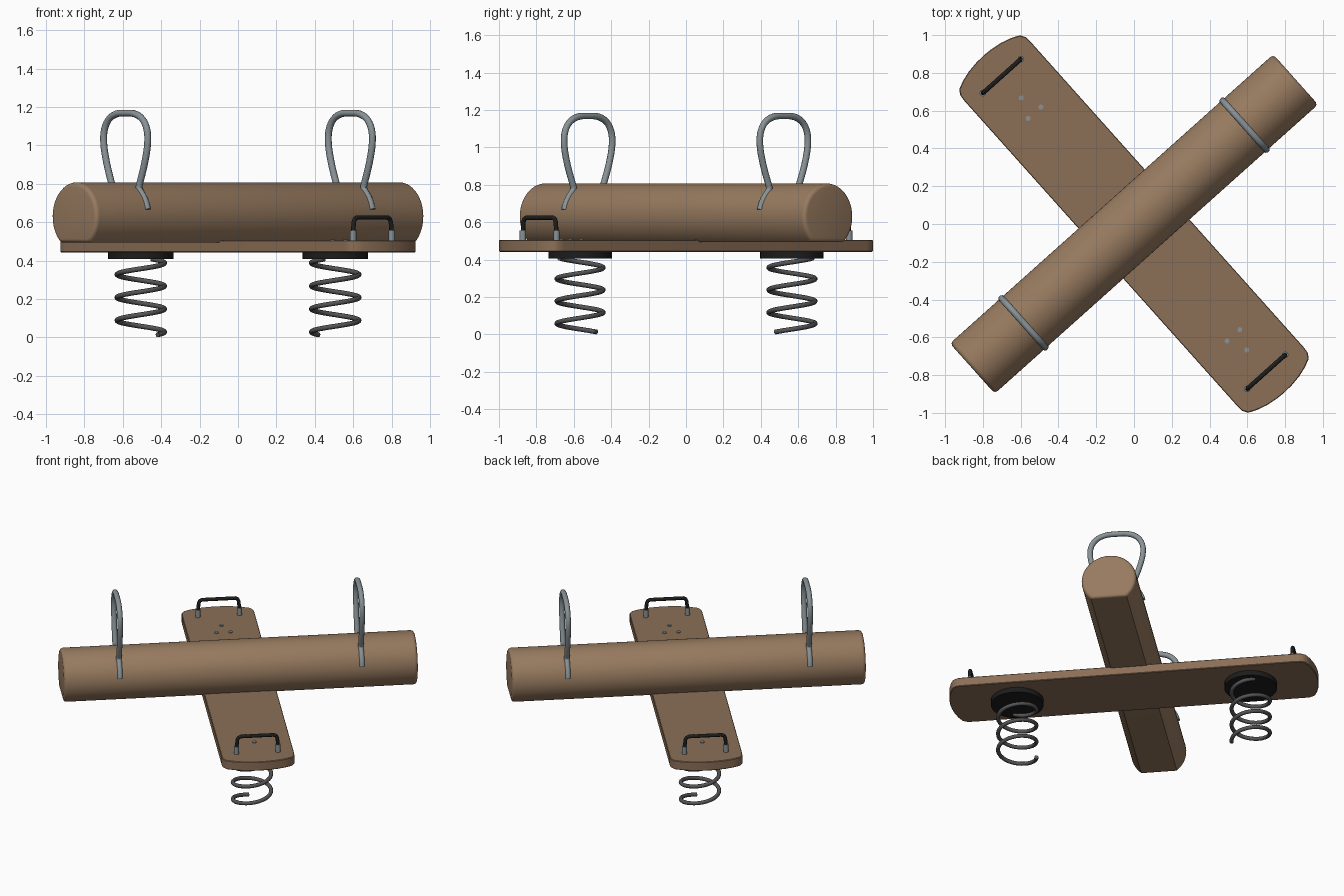
import bpy, bmesh
from math import sin, cos, pi, radians, asin

if "Cube" in bpy.data.objects:
    bpy.data.objects.remove(bpy.data.objects["Cube"])

TURN = radians(41.8)          # log direction in plan; plank is perpendicular
LOG_R, LOG_Z, LOG_HALF, CUT_Z = 0.178, 0.63, 1.148, 0.495


def material(name, rgb):
    m = bpy.data.materials.new(name)
    m.diffuse_color = (*rgb, 1)
    m.use_nodes = True
    m.node_tree.nodes["Principled BSDF"].inputs["Base Color"].default_value = m.diffuse_color
    return m


WOOD = material("wood", (0.31, 0.195, 0.115))
PLANK = material("plank_wood", (0.26, 0.16, 0.095))
STEEL = material("steel", (0.25, 0.29, 0.31))
SPRING = material("spring_steel", (0.09, 0.09, 0.095))
BLACK = material("black", (0.012, 0.012, 0.012))


def finish(ob, mat, angle=35):
    ob.rotation_euler.z = TURN
    ob.data.materials.append(mat)
    bpy.ops.object.select_all(action='DESELECT')
    ob.select_set(True)
    bpy.context.view_layer.objects.active = ob
    bpy.ops.object.shade_smooth_by_angle(angle=radians(angle))
    return ob


def loft(name, rings, mat):
    """Skin a list of equal-length point rings and cap both ends."""
    bm = bmesh.new()
    vs = [[bm.verts.new(p) for p in r] for r in rings]
    n = len(rings[0])
    for a, b in zip(vs, vs[1:]):
        for i in range(n):
            j = (i + 1) % n
            bm.faces.new((a[i], a[j], b[j], b[i]))
    bm.faces.new(vs[0])
    bm.faces.new(vs[-1])
    bmesh.ops.recalc_face_normals(bm, faces=bm.faces)
    me = bpy.data.meshes.new(name)
    bm.to_mesh(me)
    bm.free()
    ob = bpy.data.objects.new(name, me)
    bpy.context.collection.objects.link(ob)
    return finish(ob, mat)


def disc(name, x, y, z0, z1, r, mat, n=32, bevel=0.0):
    rings = [(r, z0), (r, z1 - bevel)] + ([(r - bevel, z1)] if bevel else [(r, z1)])[:1]
    if not bevel:
        rings = [(r, z0), (r, z1)]
    return loft(name, [[(x + q * cos(2 * pi * i / n), y + q * sin(2 * pi * i / n), z)
                        for i in range(n)] for q, z in rings], mat)


def tube(name, pts, r, mat, kind='POLY', res=3):
    """Round tube along a path, converted to mesh."""
    cu = bpy.data.curves.new(name, 'CURVE')
    cu.dimensions = '3D'
    cu.bevel_depth, cu.bevel_resolution, cu.use_fill_caps = r, res, True
    sp = cu.splines.new(kind)
    sp.points.add(len(pts) - 1)
    for p, c in zip(sp.points, pts):
        p.co = (*c, 1)
    if kind == 'NURBS':
        sp.order_u, sp.use_endpoint_u, sp.resolution_u = 3, True, 6
    ob = bpy.data.objects.new(name, cu)
    bpy.context.collection.objects.link(ob)
    bpy.ops.object.select_all(action='DESELECT')
    ob.select_set(True)
    bpy.context.view_layer.objects.active = ob
    bpy.ops.object.convert(target='MESH')
    return finish(bpy.context.object, mat, 50)


# log seat: round section with a flat underside and rounded end rims
a0 = -asin((LOG_Z - CUT_Z) / LOG_R)
section = [a0 + (pi - 2 * a0) * i / 44 for i in range(45)]
rim = [(LOG_HALF - 0.022 * (1 - sin(t)), LOG_R - 0.022 * (1 - cos(t)))
       for t in (radians(22.5 * k) for k in range(5))]
stations = [(-x, r) for x, r in reversed(rim)] + rim
loft("log_seat", [[(x, r * cos(a), LOG_Z + r * sin(a)) for a in section]
                  for x, r in stations], WOOD)

# plank seat with bowed ends
quarter = [(0.235, 1.085), (0.232, 1.12), (0.215, 1.148), (0.17, 1.168),
           (0.115, 1.184), (0.055, 1.193)]
end = quarter + [(0, 1.196)] + [(-u, v) for u, v in reversed(quarter)]
outline = end + [(-u, -v) for u, v in end]
loft("plank_seat", [[(u * s, v * (1 - (1 - s) * 0.2), z) for u, v in outline]
                    for s, z in ((0.985, 0.442), (1, 0.446), (1, 0.501), (0.985, 0.505))], PLANK)

for s, tag in ((1, "back"), (-1, "front")):
    # spring mount and coil spring
    y = 0.76 * s
    disc(f"{tag}_spring_mount", 0, y, 0.407, 0.443, 0.17, BLACK)
    start, turns, steps = radians(93 + (180 if s > 0 else 0)), 3.3, 100
    coil = []
    for i in range(steps + 1):
        a = start + 2 * pi * turns * i / steps
        coil.append((0.124 * cos(a), y + 0.124 * sin(a), 0.013 + 0.395 * i / steps))
    tube(f"{tag}_spring", coil, 0.013, SPRING)

    # mount bolts
    for i, (u, v) in enumerate(((0, 0.895), (0.045, 0.79), (-0.045, 0.79))):
        disc(f"{tag}_bolt_{i + 1}", u * s, v * s, 0.50, 0.511, 0.013, STEEL, 16)

    # low grab bar with steel feet
    y = 1.05 * s
    bar = [(-0.135, y, 0.53), (-0.13, y, 0.60), (-0.122, y, 0.617), (-0.107, y, 0.624)]
    tube(f"{tag}_grab_bar", bar + [(-x, b, z) for x, b, z in reversed(bar)], 0.012, BLACK)
    for k in (-1, 1):
        disc(f"{tag}_grab_foot_{'right' if k > 0 else 'left'}",
             0.135 * k, y, 0.50, 0.557, 0.017, STEEL, 16)

# tall teardrop hoops, their feet hugging the log sides
for s, tag in ((1, "right"), (-1, "left")):
    x = 0.785 * s
    half = [(0.0, 1.168), (0.07, 1.168), (0.135, 1.14), (0.172, 1.08), (0.173, 1.0),
            (0.15, 0.91), (0.125, 0.84), (0.105, 0.79), (0.104, 0.775)]
    half += [(0.173 * cos(radians(d)), LOG_Z + 0.173 * sin(radians(d)))
             for d in (48, 40, 32, 24, 18, 12)]
    path = [(x, -v, z) for v, z in reversed(half[1:])] + [(x, v, z) for v, z in half]
    tube(f"{tag}_hoop", path, 0.018, STEEL, 'NURBS')
